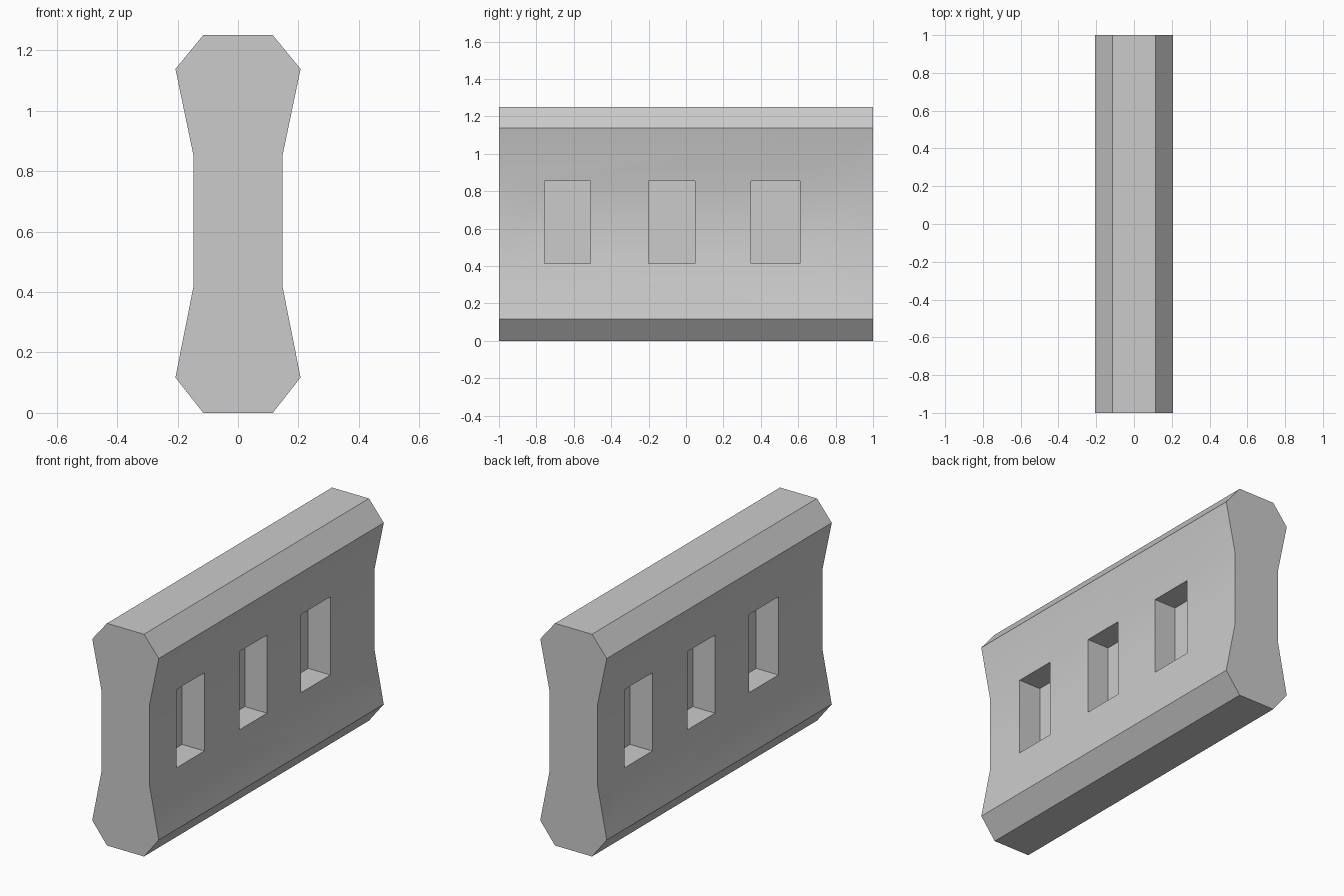
import bpy, bmesh, math

if "Cube" in bpy.data.objects:
    bpy.data.objects.remove(bpy.data.objects["Cube"])

# Right half of the cross-section (x, z), mirrored for the left
half = [(0.115, 0.0), (0.207, 0.117), (0.148, 0.415),
        (0.148, 0.855), (0.207, 1.138), (0.115, 1.25)]
profile = half + [(-x, z) for x, z in reversed(half)]
n = len(profile)

# Pocket spans along y on the +x side; the -x side is turned by 180 degrees
spans = [(-0.757, -0.51), (-0.20, 0.047), (0.348, 0.61)]
depth = 0.138
flipped = [(-b, -a) for a, b in spans]
ys = sorted({-1.0, 1.0, *[v for s in spans + flipped for v in s]})

# Wall body: profile lofted along y
bm = bmesh.new()
rings = [[bm.verts.new((x, y, z)) for x, z in profile] for y in ys]
for a, b in zip(rings, rings[1:]):
    for i in range(n):
        j = (i + 1) % n
        bm.faces.new((a[i], a[j], b[j], b[i]))
bm.faces.new(rings[0])
bm.faces.new(rings[-1])
bmesh.ops.recalc_face_normals(bm, faces=bm.faces)


# Rectangular pockets sunk into the flat middle band
def sink_pocket(side, span):
    cells = []
    for f in bm.faces:
        c = f.calc_center_median()
        if (abs(c.x - side * 0.148) < 1e-4 and 0.6 < c.z < 0.67
                and abs(f.normal.x) > 0.9 and span[0] < c.y < span[1]):
            cells.append(f)
    out = bmesh.ops.extrude_face_region(bm, geom=cells)["geom"]
    verts = [g for g in out if isinstance(g, bmesh.types.BMVert)]
    bmesh.ops.translate(bm, verts=verts, vec=(-side * depth, 0, 0))
    left = [f for f in cells if f.is_valid]
    if left:
        bmesh.ops.delete(bm, geom=left, context='FACES')
    bm.normal_update()


for side, group in ((1, spans), (-1, flipped)):
    for span in group:
        sink_pocket(side, span)

# Merge leftover coplanar strips
bmesh.ops.dissolve_limit(bm, angle_limit=math.radians(1),
                         verts=bm.verts, edges=bm.edges)
bmesh.ops.recalc_face_normals(bm, faces=bm.faces)

mesh = bpy.data.meshes.new("pocketed_wall")
bm.to_mesh(mesh)
bm.free()
wall = bpy.data.objects.new("pocketed_wall", mesh)
bpy.context.collection.objects.link(wall)
bpy.context.view_layer.objects.active = wall
wall.select_set(True)
bpy.ops.object.shade_smooth_by_angle(angle=math.radians(30))
